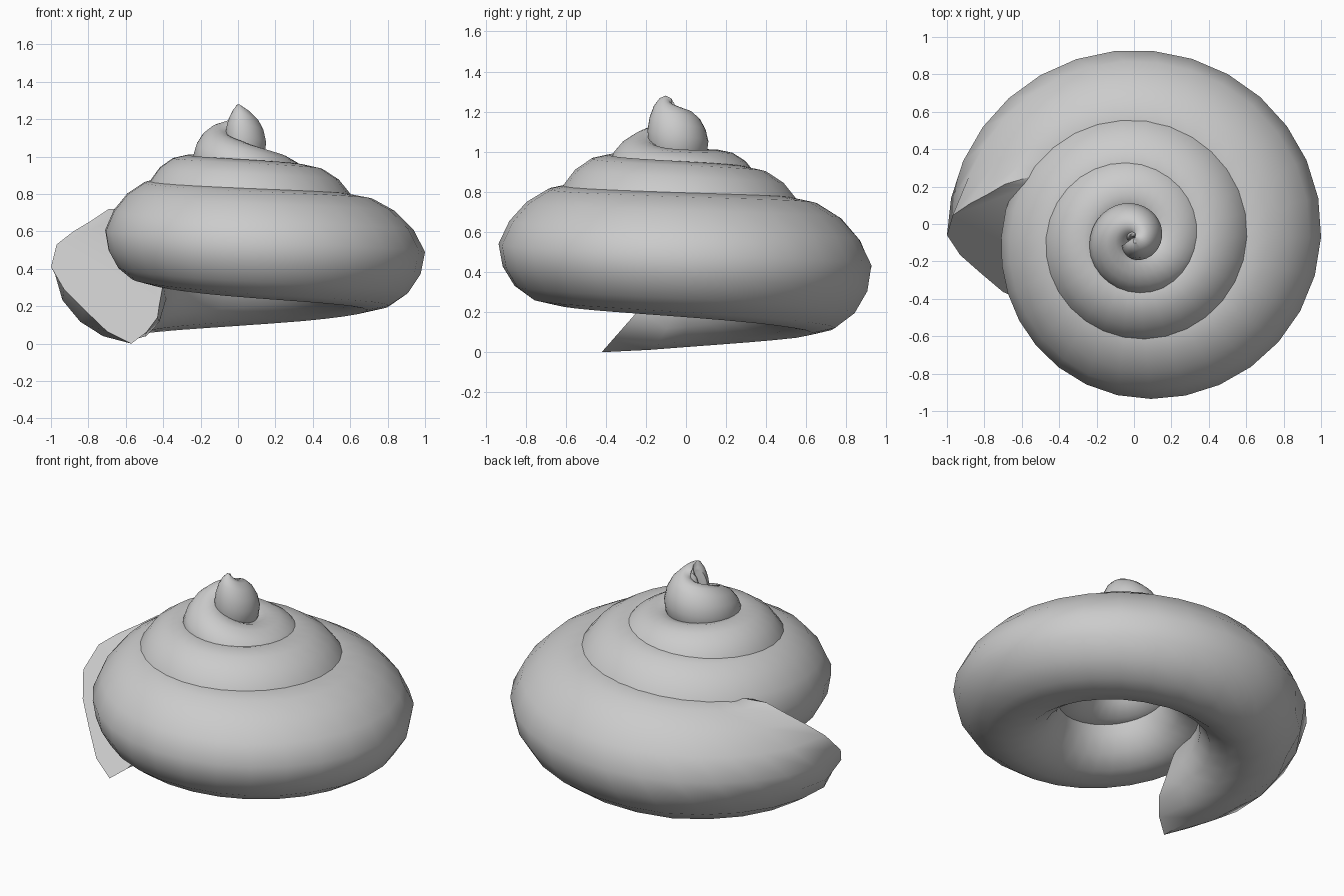
import bpy, bmesh
from math import sin, cos, pi

if "Cube" in bpy.data.objects:
    bpy.data.objects.remove(bpy.data.objects["Cube"])

# Spiral growth keys: turn, outer radius, inner radius, bottom z, top z (lip to apex)
KEYS = [
    (0.00, 1.00, 0.40, 0.00, 0.72),
    (0.25, 1.00, 0.40, 0.09, 0.77),
    (0.50, 1.00, 0.38, 0.18, 0.80),
    (0.75, 0.86, 0.32, 0.25, 0.84),
    (1.00, 0.71, 0.25, 0.33, 0.885),
    (1.50, 0.65, 0.18, 0.42, 0.955),
    (2.00, 0.50, 0.11, 0.55, 1.01),
    (2.50, 0.39, 0.05, 0.69, 1.015),
    (2.75, 0.31, 0.02, 0.80, 1.09),
    (3.00, 0.235, 0.00, 0.86, 1.17),
    (3.25, 0.18, -0.02, 0.90, 1.21),
    (3.50, 0.15, -0.04, 0.92, 1.24),
    (3.75, 0.12, -0.03, 0.94, 1.28),
    (3.90, 0.08, -0.02, 1.02, 1.24),
]
# Outline of the shell mouth (x, z), from the outer edge over the top
LIP = [(-1, .41), (-.97, .53), (-.88, .60), (-.78, .66), (-.69, .72), (-.58, .70),
       (-.49, .62), (-.43, .48), (-.40, .32), (-.42, .21), (-.43, .14), (-.49, .06),
       (-.57, 0), (-.70, .065), (-.82, .18), (-.93, .29)]
AXIS_Y = -0.07
SIDES = 16
STEPS = 30


def slope(i, k):
    a, b = KEYS[max(i - 1, 0)], KEYS[min(i + 1, len(KEYS) - 1)]
    return (b[k] - a[k]) / (b[0] - a[0])


def grow(t):
    """Smoothly interpolate the growth keys at turn t."""
    i = 0
    while i < len(KEYS) - 2 and t > KEYS[i + 1][0]:
        i += 1
    a, b = KEYS[i], KEYS[i + 1]
    h = b[0] - a[0]
    u = (t - a[0]) / h
    return [(2*u**3 - 3*u*u + 1) * a[k] + (u**3 - 2*u*u + u) * h * slope(i, k)
            + (3*u*u - 2*u**3) * b[k] + (u**3 - u*u) * h * slope(i + 1, k)
            for k in range(1, 5)]


def ring_points(t):
    """Cross-section of the whorl: an oval whose top leans toward the axis."""
    outer, inner, low, high = grow(t)
    mid, half = (outer + inner) / 2, (outer - inner) / 2
    lip_skew = max(0, 1 - 5 * t)
    tilt = 1.2 * max(0, 1 - 3 * t)  # rings near the mouth slant with it
    top_lean = 0.32 if t < 1 else max(0.18, 0.32 - 0.14 * (t - 1))
    pts = []
    for j in range(SIDES):
        a = 2 * pi * j / SIDES
        lean = top_lean * max(0, sin(a)) + 0.38 * lip_skew * max(0, -sin(a))
        r = mid + half * (cos(a) - lean)
        rise = (high - low) / 2 * sin(a)
        phi = pi - 2 * pi * t - tilt * rise
        pts.append((r * cos(phi), AXIS_Y + r * sin(phi), (low + high) / 2 + rise))
    return pts


# Coiled shell, starting at the slanted mouth
bm = bmesh.new()
last = KEYS[-1][0]
count = int(last * STEPS)
sections = [[(x, -0.06 - 0.88 * (0.41 - z), z) for x, z in LIP]]
sections += [ring_points(last * i / count) for i in range(1, count + 1)]
rings = [[bm.verts.new(p) for p in pts] for pts in sections]
for r0, r1 in zip(rings, rings[1:]):
    for j in range(SIDES):
        k = (j + 1) % SIDES
        bm.faces.new((r0[j], r0[k], r1[k], r1[j]))

# Closed ends: flat mouth and apex
bm.faces.new(rings[0])
bm.faces.new(rings[-1])

bmesh.ops.recalc_face_normals(bm, faces=bm.faces[:])
mesh = bpy.data.meshes.new("spiral_shell")
bm.to_mesh(mesh)
bm.free()
shell = bpy.data.objects.new("spiral_shell", mesh)
bpy.context.collection.objects.link(shell)
bpy.context.view_layer.objects.active = shell
shell.select_set(True)
bpy.ops.object.shade_smooth_by_angle(angle=0.8)
